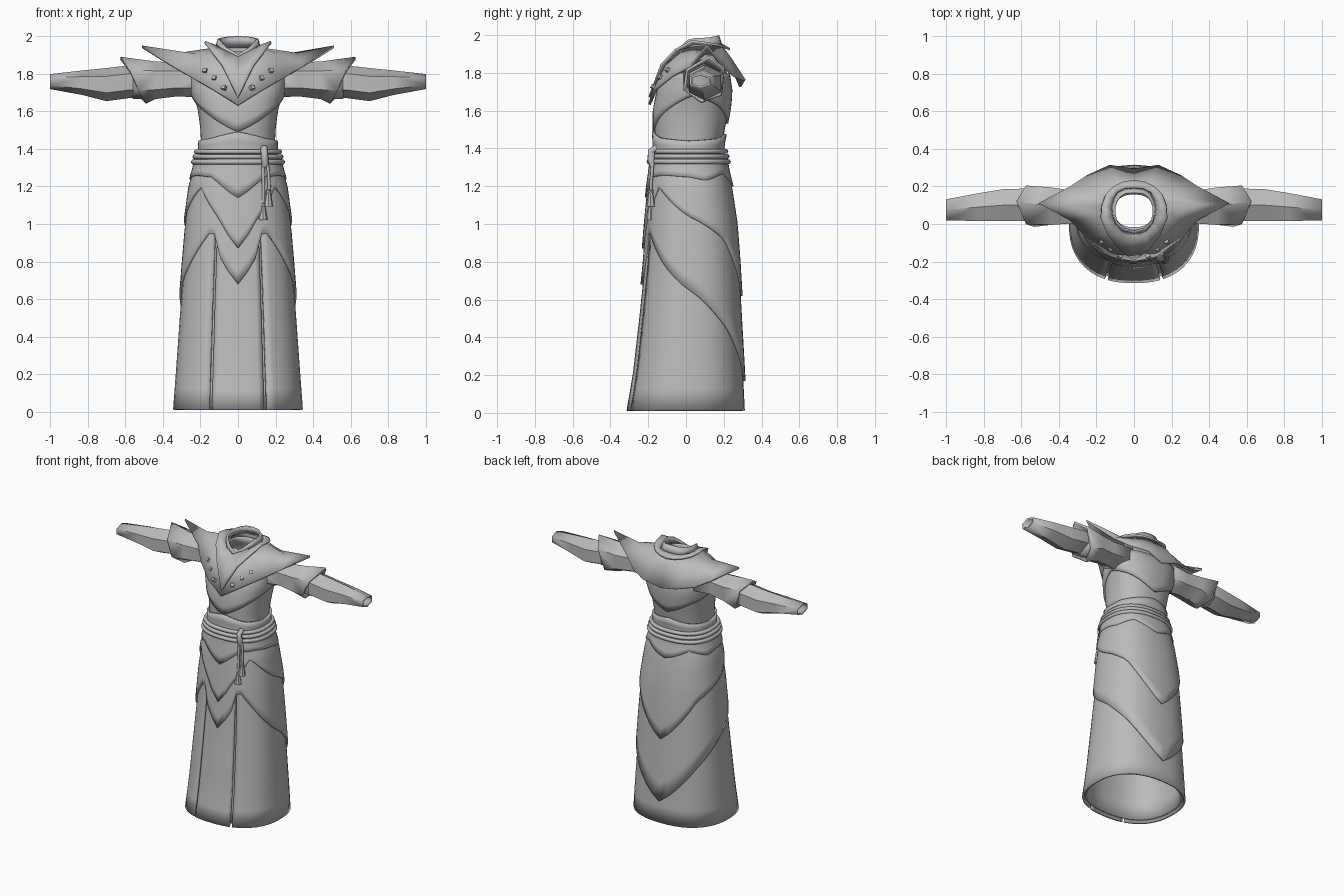
import bpy, bmesh, math
from mathutils import Vector

if "Cube" in bpy.data.objects:
    bpy.data.objects.remove(bpy.data.objects["Cube"])

cloth = bpy.data.materials.new("grey_cloth")
cloth.diffuse_color = (0.5, 0.5, 0.5, 1)
cloth.use_nodes = True
cloth.node_tree.nodes["Principled BSDF"].inputs["Base Color"].default_value = cloth.diffuse_color

# Body profile: height, half width, front y, back y
PROFILE = [(0.0, .345, -.315, .31), (.2, .33, -.28, .30), (.55, .305, -.24, .28),
           (.8, .285, -.215, .265), (1.0, .268, -.20, .25), (1.2, .24, -.18, .22),
           (1.3, .21, -.165, .195), (1.4, .195, -.16, .185), (1.5, .20, -.165, .205),
           (1.6, .212, -.165, .225), (1.7, .24, -.145, .235), (1.8, .25, -.10, .22),
           (1.87, .17, -.05, .19), (1.92, .11, -.03, .17)]


def lerp_table(x, table):
    for a, b in zip(table, table[1:]):
        if x <= b[0]:
            f = max(0, (x - a[0]) / (b[0] - a[0]))
            return [p + (q - p) * f for p, q in zip(a[1:], b[1:])]
    return table[-1][1:]


def body(t, z, off=0.0):
    """Point on the body at angle t (0 = front, then towards +x)."""
    rx, yf, yb = lerp_table(z, PROFILE)
    s, c = math.sin(t), math.cos(t)
    x = math.copysign(abs(s) ** .85, s) * (rx + off)
    y = (yf + yb) / 2 - math.copysign(abs(c) ** .85, c) * ((yb - yf) / 2 + off)
    return Vector((x, y, z))


def finish(ob, thick=0, mirror=False, angle=35):
    ob.data.materials.append(cloth)
    if thick:
        m = ob.modifiers.new("thickness", 'SOLIDIFY')
        m.thickness = thick
    if mirror:
        ob.modifiers.new("mirror", 'MIRROR')
    bpy.ops.object.select_all(action='DESELECT')
    ob.select_set(True)
    bpy.context.view_layer.objects.active = ob
    bpy.ops.object.shade_smooth_by_angle(angle=math.radians(angle))
    return ob


def grid(name, rows, closed=True, thick=.012, mirror=False, angle=35):
    """Skin a list of point rows."""
    n = len(rows[0])
    faces = []
    for j in range(len(rows) - 1):
        for i in range(n if closed else n - 1):
            k = (i + 1) % n
            faces.append((j * n + i, j * n + k, (j + 1) * n + k, (j + 1) * n + i))
    me = bpy.data.meshes.new(name)
    me.from_pydata([tuple(p) for r in rows for p in r], [], faces)
    ob = bpy.data.objects.new(name, me)
    bpy.context.collection.objects.link(ob)
    return finish(ob, thick, mirror, angle)


RING = [2 * math.pi * i / 48 for i in range(48)]


def shell(name, hem, top, off, angles=RING, closed=True, rows=9, thick=.014):
    """Wrapped cloth layer; hem and top are tables of height by angle from the front."""
    def height(tab, t):
        t = t % (2 * math.pi)
        return lerp_table(min(t, 2 * math.pi - t), tab)[0]
    pts = []
    for j in range(rows + 1):
        f = j / rows
        pts.append([body(t, height(hem, t) * (1 - f) + height(top, t) * f, off) for t in angles])
    return grid(name, pts, closed, thick)


def flat(z):
    return [(0, z), (math.pi, z)]


def span(a, b, n):
    return [a + (b - a) * i / n for i in range(n + 1)]


# Skirt: inner skirt, front panel and wrapped side panel with slits between
shell("inner_skirt", flat(.03), flat(1.34), -.014, rows=12)
shell("front_panel", flat(.012), flat(.95), .002, span(-.35, .35, 8), False)
shell("side_panel", flat(.012), flat(1.05), .002, span(.40, 2 * math.pi - .40, 40), False)

# Overlapping pointed layers
shell("lower_overskirt", [(0, .68), (.3, .84), (.42, .98), (1.06, .78), (1.75, .6),
                          (2.32, .45), (math.pi, .17)], flat(1.33), .014)
shell("upper_overskirt", [(0, .87), (.3, 1.03), (.8, 1.2), (1.6, 1.03), (2.3, .92),
                          (math.pi, .62)], flat(1.33), .024)
shell("waist_flap", [(0, 1.14), (.25, 1.2), (.5, 1.25), (1.0, 1.26), (1.57, 1.25), (1.9, 1.23),
                     (2.5, 1.27), (math.pi, 1.2)], flat(1.36), .032, rows=4)

# Bodice, crossed vest and corset band
shell("bodice", flat(1.3), flat(1.92), 0, rows=12)
shell("vest", [(0, 1.49), (.8, 1.59), (1.57, 1.68), (2.3, 1.62), (math.pi, 1.53)],
      flat(1.8), .012, rows=6)
shell("corset_band", flat(1.35), [(0, 1.49), (.7, 1.455), (1.57, 1.44), (2.4, 1.45),
                                  (math.pi, 1.475)], .016, rows=3)


def ring(half):
    return half + [(-x, y, z) for x, y, z in half[-2:0:-1]]


# Shoulder cape: outer hem, middle and neck edge, listed front to back
hem = ring([(0, -.20, 1.635), (.12, -.175, 1.71), (.25, -.08, 1.785), (.34, .02, 1.84),
            (.51, .11, 1.95), (.34, .20, 1.84), (.25, .26, 1.79), (.13, .315, 1.765), (0, .295, 1.73)])
mid = ring([(0, -.135, 1.80), (.10, -.11, 1.84), (.16, -.05, 1.89), (.22, .03, 1.905),
            (.32, .10, 1.91), (.22, .15, 1.90), (.16, .20, 1.89), (.09, .24, 1.88), (0, .23, 1.88)])
neck = ring([(0, -.06, 1.88), (.06, -.04, 1.91), (.10, 0, 1.93), (.115, .04, 1.94),
             (.12, .09, 1.94), (.11, .13, 1.94), (.09, .17, 1.94), (.05, .19, 1.94), (0, .195, 1.94)])
grid("shoulder_cape", [hem, mid, neck], thick=.014, angle=40)

# Pointed lapel lying on the cape, and the standing neck collar
lapel = ring([(0, -.198, 1.675), (.08, -.135, 1.845), (.14, -.06, 1.925), (.175, .03, 1.975),
              (.17, .10, 1.965), (.15, .16, 1.955), (.11, .20, 1.945), (.06, .225, 1.935), (0, .235, 1.93)])
inner = [(x, y - .008 if y < 0 else y, z + .012) for x, y, z in neck]
grid("lapel", [lapel, inner], thick=.012)
rim = ring([(0, -.045, 1.905), (.06, -.03, 1.94), (.10, .01, 1.975), (.11, .05, 1.985),
            (.11, .09, 1.985), (.10, .12, 1.988), (.08, .15, 1.993), (.05, .17, 1.998), (0, .175, 2.0)])
grid("neck_collar", [neck, rim], thick=.012)


def hexring(x, y, z, ry, rz):
    """Cross-section round the arm: top, front, bottom, back."""
    return [(x, y - ry * math.sin(a), z + rz * math.cos(a))
            for a in [math.pi * i / 3 for i in range(6)]]


# Flared upper sleeves with a pointed cuff
cuff = [(.625, .12, 1.89), (.575, 0, 1.82), (.53, -.015, 1.71),
        (.49, .08, 1.64), (.53, .19, 1.68), (.575, .205, 1.83)]
grid("upper_sleeve", [hexring(.17, .08, 1.77, .13, .10), hexring(.32, .09, 1.77, .10, .09),
                      hexring(.44, .095, 1.765, .115, .10), cuff], mirror=True, thick=.016, angle=25)

# Sleeve lining edge and forearm sleeves
grid("sleeve_lining", [hexring(.40, .095, 1.76, .09, .09), hexring(.56, .1, 1.755, .10, .09)],
     mirror=True, angle=25)
grid("forearm_sleeve", [hexring(.45, .1, 1.755, .085, .075), hexring(.58, .102, 1.757, .10, .087),
                        hexring(.70, .10, 1.742, .098, .088), hexring(.83, .09, 1.752, .085, .065),
                        hexring(1.0, .075, 1.758, .065, .04)], mirror=True, angle=25)


def rope(name, pts, radius, cyclic=False):
    cu = bpy.data.curves.new(name, 'CURVE')
    cu.dimensions = '3D'
    cu.bevel_depth, cu.bevel_resolution = radius, 1
    cu.use_fill_caps = True
    sp = cu.splines.new('POLY')
    sp.points.add(len(pts) - 1)
    for p, q in zip(sp.points, pts):
        p.co = (*q, 1)
    sp.use_cyclic_u = cyclic
    cu.materials.append(cloth)
    ob = bpy.data.objects.new(name, cu)
    bpy.context.collection.objects.link(ob)


# Rope belt with three turns
for i, z in enumerate((1.385, 1.358, 1.33)):
    rope(f"belt_rope_{i + 1}", [body(t, z, .024 + .004 * i) for t in RING], .014, True)


def solid(name, make, loc, rot=(0, 0, 0)):
    me = bpy.data.meshes.new(name)
    bm = bmesh.new()
    make(bm)
    bm.to_mesh(me)
    bm.free()
    ob = bpy.data.objects.new(name, me)
    ob.location, ob.rotation_euler = loc, rot
    bpy.context.collection.objects.link(ob)
    return finish(ob)


# Belt knot, hanging cords and tassels
rope("belt_knot", [(.14, -.155, 1.405), (.14, -.187, 1.385), (.143, -.187, 1.34), (.145, -.175, 1.31)], .019)
for i, (x, z) in enumerate(((.132, 1.10), (.162, 1.17))):
    rope(f"hanging_cord_{i + 1}", [(.145, -.175, 1.38), (x, -.18, 1.28), (x + .004, -.187, 1.2), (x, -.185, z)], .009)
    solid(f"tassel_{i + 1}", lambda bm: bmesh.ops.create_cone(
        bm, cap_ends=True, segments=8, radius1=.026, radius2=.013, depth=.075), (x, -.187, z - .04))
    solid(f"tassel_head_{i + 1}", lambda bm: bmesh.ops.create_icosphere(
        bm, subdivisions=1, radius=.018), (x, -.187, z))

# Square studs beside the lapel
for sx in (-1, 1):
    for i, (x, y, z) in enumerate(((.175, -.095, 1.815), (.125, -.135, 1.775), (.075, -.172, 1.725))):
        solid(f"stud_{'left' if sx < 0 else 'right'}_{i + 1}",
              lambda bm: bmesh.ops.create_cube(bm, size=.022), (sx * x, y, z), (-.6, 0, sx * .5))
